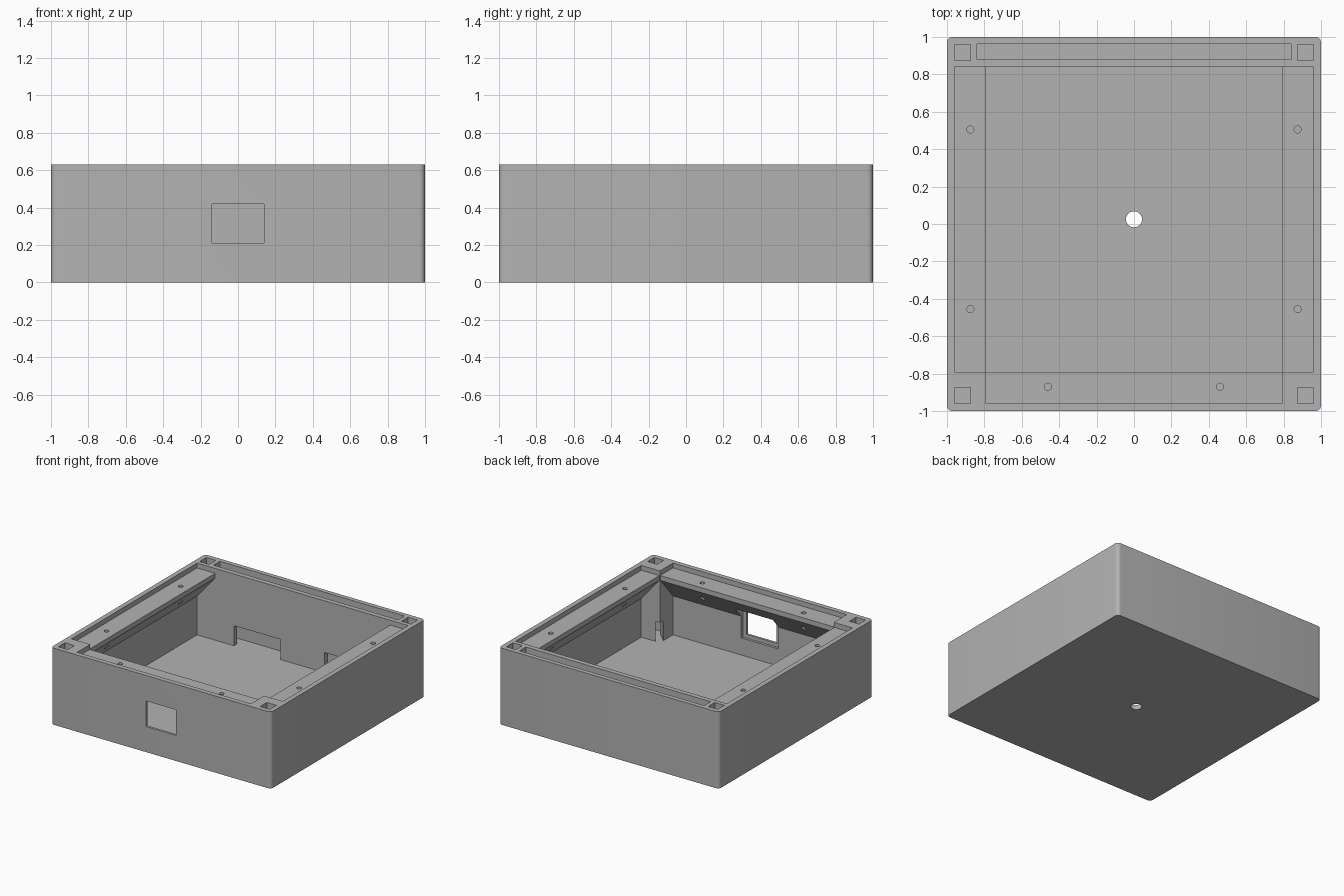
import bpy, bmesh, math
from mathutils import Matrix, Vector

if "Cube" in bpy.data.objects:
    bpy.data.objects.remove(bpy.data.objects["Cube"], do_unlink=True)

HEIGHT, FLOOR, WALL = 0.63, 0.04, 0.96
LIP, POST, BACK = 0.795, 0.79, 0.84

grey = bpy.data.materials.new("plain grey")
grey.use_nodes = True
COLOUR = (0.45, 0.45, 0.45, 1)
grey.diffuse_color = COLOUR
grey.node_tree.nodes["Principled BSDF"].inputs["Base Color"].default_value = COLOUR


def make(name, bm):
    bmesh.ops.recalc_face_normals(bm, faces=bm.faces)
    mesh = bpy.data.meshes.new(name)
    bm.to_mesh(mesh)
    bm.free()
    mesh.materials.append(grey)
    ob = bpy.data.objects.new(name, mesh)
    bpy.context.collection.objects.link(ob)
    return ob


def box(name, x, y, z, turn=0):
    bm = bmesh.new()
    lo, hi = Vector((x[0], y[0], z[0])), Vector((x[1], y[1], z[1]))
    bmesh.ops.create_cube(bm, size=1, matrix=Matrix.Translation((lo + hi) / 2)
                          @ Matrix.Rotation(turn, 4, "Z")
                          @ Matrix.Diagonal((*(hi - lo), 1)))
    return make(name, bm)


def drill(name, x, y, radius, z, sides=24):
    bm = bmesh.new()
    bmesh.ops.create_cone(bm, cap_ends=True, segments=sides, radius1=radius,
                          radius2=radius, depth=z[1] - z[0],
                          matrix=Matrix.Translation((x, y, sum(z) / 2)))
    return make(name, bm)


def ledge(name, start, end, turn):
    """Overhanging shelf with a sloped underside, turned to its wall."""
    profile = [(LIP, 0.59), (LIP, 0.55), (0.98, 0.336), (0.98, 0.59)]
    bm = bmesh.new()
    face = bm.faces.new([bm.verts.new((d, start, z)) for d, z in profile])
    new = bmesh.ops.extrude_face_region(bm, geom=[face])["geom"]
    bmesh.ops.translate(bm, vec=(0, end - start, 0),
                        verts=[v for v in new if isinstance(v, bmesh.types.BMVert)])
    bmesh.ops.rotate(bm, verts=bm.verts, matrix=Matrix.Rotation(turn, 3, "Z"))
    return make(name, bm)


def combine(target, tool, operation):
    mod = target.modifiers.new(tool.name, "BOOLEAN")
    mod.operation, mod.object, mod.solver = operation, tool, "EXACT"
    graph = bpy.context.evaluated_depsgraph_get()
    mesh = bpy.data.meshes.new_from_object(target.evaluated_get(graph))
    target.modifiers.clear()
    target.data = mesh
    bpy.data.objects.remove(tool, do_unlink=True)


def add(tool):
    combine(case, tool, "UNION")


def cut(tool):
    combine(case, tool, "DIFFERENCE")


# Outer block with rounded upright edges
bm = bmesh.new()
bmesh.ops.create_cube(bm, size=1, matrix=Matrix.Translation((0, 0, HEIGHT / 2))
                      @ Matrix.Diagonal((2, 2, HEIGHT, 1)))
upright = [e for e in bm.edges if abs(e.verts[0].co.z - e.verts[1].co.z) > 0.1]
bmesh.ops.bevel(bm, geom=upright, offset=0.03, segments=6, profile=0.5, affect="EDGES")
case = make("open_case", bm)

# Main cavity, leaving a thick back wall
cut(box("cavity", (-WALL, WALL), (-WALL, BACK), (FLOOR, 1)))

# Front corner posts
for s in (-1, 1):
    add(box("corner_post", sorted((s * POST, s * 0.98)), (-0.98, -POST), (0.02, HEIGHT)))

# Shelves along the sides and front
add(ledge("left_ledge", -0.81, 0.86, 0))
add(ledge("right_ledge", -0.86, 0.81, math.pi))
add(ledge("front_ledge", -0.81, 0.81, -math.pi / 2))

# Slot in the back wall and its two low openings
cut(box("back_slot", (-BACK, BACK), (0.88, 0.963), (FLOOR, 1)))
for s in (-1, 1):
    cut(box("slot_opening", sorted((s * 0.2, s * 0.625)), (0.8, 0.92), (FLOOR, 0.205)))

# Square corner shafts, with diagonal channels at the front posts
for s in (-1, 1):
    for y in (-0.917, 0.917):
        cut(box("shaft", (s * 0.917 - 0.043, s * 0.917 + 0.043),
                (y - 0.043, y + 0.043), (FLOOR, 1)))
    cut(box("channel", (s * 0.83 - 0.1, s * 0.83 + 0.1), (-0.86, -0.8),
            (FLOOR, 0.205), -s * math.pi / 4))

# Front window with a wider inner pocket
cut(box("window", (-0.138, 0.138), (-1.1, -0.9), (0.21, 0.42)))
cut(box("pocket", (-0.17, 0.17), (-0.98, -0.78), (0.18, 0.45)))

# Screw holes in the shelves and the hole in the floor
for s in (-1, 1):
    for x, y in ((0.875, 0.505), (0.875, -0.455), (0.46, -0.87)):
        cut(drill("screw_hole", s * x, y, 0.019, (0.3, 0.7), 16))
cut(drill("floor_hole", 0, 0.025, 0.043, (-0.1, 0.1)))

# Smooth rounded edges, crisp corners
bpy.ops.object.select_all(action="DESELECT")
case.select_set(True)
bpy.context.view_layer.objects.active = case
bpy.ops.object.shade_smooth_by_angle(angle=math.radians(30))
